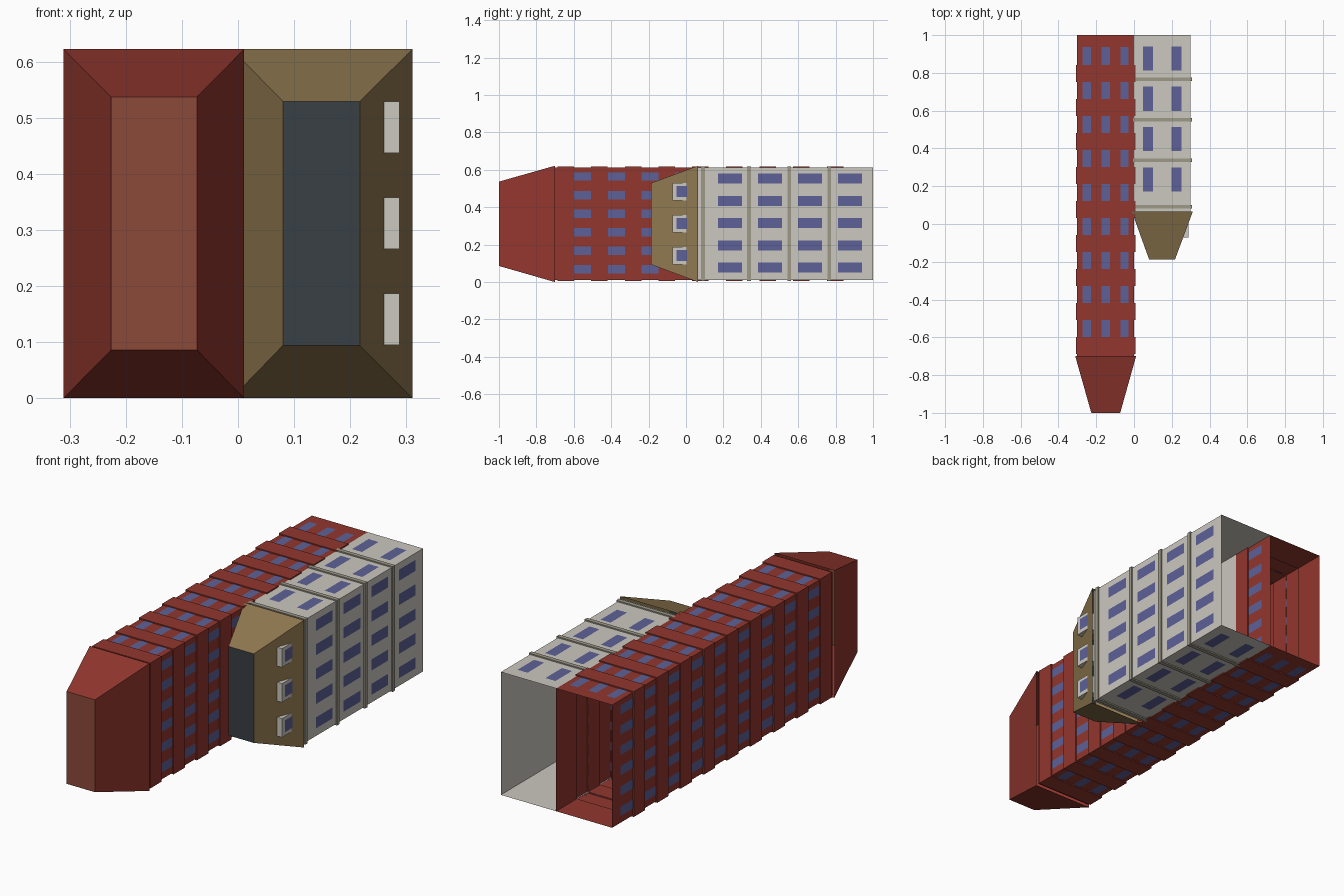
import bpy

if "Cube" in bpy.data.objects:
    bpy.data.objects.remove(bpy.data.objects["Cube"])

def mat(name, r, g, b):
    m = bpy.data.materials.new(name)
    m.diffuse_color = (r, g, b, 1)
    m.use_nodes = True
    m.node_tree.nodes["Principled BSDF"].inputs["Base Color"].default_value = m.diffuse_color
    return m

RED = mat("red_brick", .29, .038, .027)
RED_CAP = mat("red_cap", .26, .065, .04)
STONE = mat("pale_stone", .60, .58, .52)
LEDGE = mat("ledge_stone", .34, .32, .25)
OLIVE = mat("olive_roof", .28, .19, .08)
DARK = mat("dark_cap", .04, .05, .056)
GLASS = mat("blue_glass", .11, .12, .31)

def make(name, verts, faces, material):
    me = bpy.data.meshes.new(name)
    me.from_pydata(verts, [], faces)
    me.materials.append(material)
    ob = bpy.data.objects.new(name, me)
    bpy.context.collection.objects.link(ob)
    return ob

def ring(x0, x1, z0, z1, y, off=0):
    a, b, c, d = x0 - off, x1 + off, z0 - off, z1 + off
    return [(a, y, c), (b, y, c), (b, y, d), (a, y, d)]

def loft(name, rings, material, sides=range(4)):
    """Open rectangular tube through the rings, running towards +y."""
    verts = [v for r in rings for v in r]
    faces = []
    for k in range(len(rings) - 1):
        for i in sides:
            j = (i + 1) % 4
            faces.append((4*k + i, 4*k + j, 4*k + 4 + j, 4*k + 4 + i))
    return make(name, verts, faces, material)

def box(name, x, y, z, material):
    ob = loft(name, [ring(*x, *z, y[0]), ring(*x, *z, y[1])], material)
    verts = [tuple(v.co) for v in ob.data.vertices]
    faces = [tuple(p.vertices) for p in ob.data.polygons]
    bpy.data.objects.remove(ob)
    return make(name, verts, faces + [(3, 2, 1, 0), (4, 5, 6, 7)], material)

def windows(name, ys, xs, zs, faces_x, faces_z):
    """Flat panes on the side walls (rows zs) and top/bottom walls (rows xs)."""
    verts, faces = [], []
    def quad(q, flip):
        n = len(verts)
        verts.extend(q)
        f = (n, n + 1, n + 2, n + 3)
        faces.append(f[::-1] if flip else f)
    for y0, y1 in ys:
        for x, flip in faces_x:
            for a, b in zs:
                quad([(x, y0, a), (x, y1, a), (x, y1, b), (x, y0, b)], flip)
        for z, flip in faces_z:
            for a, b in xs:
                quad([(a, y0, z), (b, y0, z), (b, y1, z), (a, y1, z)], flip)
    make(name, verts, faces, GLASS)

Z0, Z1, E = .012, .612, .0012

# Red tower: stepped tube with a raised band between window rows
rings = [ring(-.301, .001, Z0, Z1, -.70)]
for i in range(9):
    a, b = -.687 + .18*i, -.599 + .18*i
    rings += [ring(-.301, .001, Z0, Z1, y, o)
              for y, o in ((a, 0), (a, .006), (b, .006), (b, 0))]
rings.append(ring(-.301, .001, Z0, Z1, 1))
loft("red_tower", rings, RED)
windows("red_tower_windows",
        [(-.598 + .18*i, -.502 + .18*i) for i in range(9)],
        [(-.272 + .1*i, -.228 + .1*i) for i in range(3)],
        [(.046 + .0992*i, .09 + .0992*i) for i in range(6)],
        [(.001 + E, False), (-.301 - E, True)],
        [(Z1 + E, False), (Z0 - E, True)])

# Pale tower: shared wall is left open at the lowest storey
loft("pale_tower", [ring(.0, .30, Z0, Z1, .065), ring(.0, .30, Z0, Z1, 1)], STONE, range(3))
loft("pale_tower_inner_wall", [ring(.008, .30, Z0, Z1, .065), ring(.008, .30, Z0, Z1, .755)],
     STONE, [3])
windows("pale_tower_windows",
        [(.172 + .2135*i, .30 + .2135*i) for i in range(4)],
        [(.047, .101), (.198, .252)],
        [(.05 + .119*i, .104 + .119*i) for i in range(5)],
        [(.30 + E, False)],
        [(Z1 + E, False), (Z0 - E, True)])

# Thin ledges between the pale storeys
for i, y in enumerate((.091, .337, .552, .766)):
    loft(f"ledge_{i+1}", [ring(0, .30, Z0, Z1, y + d, o) for d, o in
         ((-.01, 0), (-.01, .006), (.01, .006), (.01, 0))], LEDGE, range(3))

# Tapered roofs, open underneath, each with a flat cap
def roof(name, base, top, material, cap_material):
    loft(name, [ring(*top), ring(*base)], material)
    make(name + "_cap", ring(*top), [(0, 1, 2, 3)], cap_material)

roof("red_roof", (-.311, .011, 0, .622, -.70), (-.226, -.073, .086, .537, -1), RED, RED_CAP)
roof("olive_roof", (-.011, .311, 0, .622, .065), (.08, .217, .094, .529, -.188), OLIVE, DARK)

# Dormers on the right slope of the olive roof
for i in range(3):
    z = .095 + .171*i
    box(f"dormer_{i+1}", (.23, .288), (-.072, .012), (z, z + .092), STONE)
    x = .288 + E
    make(f"dormer_window_{i+1}",
         [(x, -.052, z + .018), (x, .008, z + .018), (x, .008, z + .076), (x, -.052, z + .076)],
         [(0, 1, 2, 3)], GLASS)
